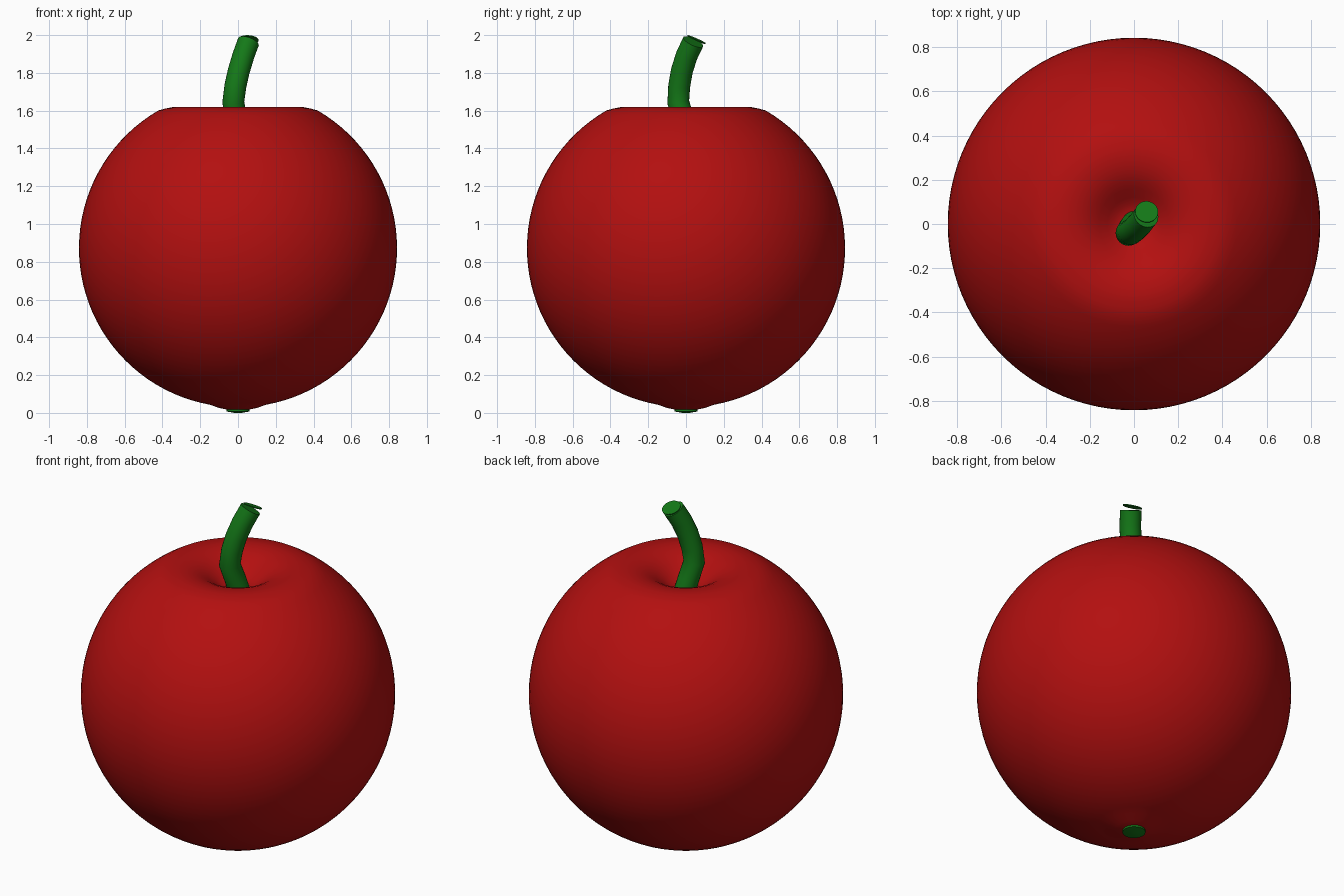
import bpy, bmesh, math
from mathutils import Vector

if "Cube" in bpy.data.objects:
    bpy.data.objects.remove(bpy.data.objects["Cube"])


def material(name, rgb):
    m = bpy.data.materials.new(name)
    m.diffuse_color = (*rgb, 1.0)
    m.use_nodes = True
    m.node_tree.nodes["Principled BSDF"].inputs["Base Color"].default_value = m.diffuse_color
    return m


RED = material("apple red", (0.45, 0.005, 0.005))
GREEN = material("stem green", (0.007, 0.19, 0.009))


def rings_to_object(name, rings, mat, angle):
    """Skin a list of equal vertex rings, close both ends, shade smooth."""
    bm = bmesh.new()
    loops = [[bm.verts.new(p) for p in ring] for ring in rings]
    n = len(loops[0])
    for a, b in zip(loops, loops[1:]):
        for i in range(n):
            j = (i + 1) % n
            bm.faces.new((a[i], a[j], b[j], b[i]))
    bm.faces.new(loops[0][::-1])
    bm.faces.new(loops[-1])
    bmesh.ops.recalc_face_normals(bm, faces=bm.faces)
    me = bpy.data.meshes.new(name)
    bm.to_mesh(me)
    bm.free()
    ob = bpy.data.objects.new(name, me)
    bpy.context.collection.objects.link(ob)
    me.materials.append(mat)
    bpy.ops.object.select_all(action='DESELECT')
    bpy.context.view_layer.objects.active = ob
    ob.select_set(True)
    bpy.ops.object.shade_smooth_by_angle(angle=math.radians(angle))
    return ob


def ring(center, normal, radius, n):
    """Circle of points around a centre, facing along normal."""
    q = Vector((0, 0, 1)).rotation_difference(Vector(normal))
    return [Vector(center) + q @ Vector((radius * math.cos(2 * math.pi * i / n),
                                         radius * math.sin(2 * math.pi * i / n), 0))
            for i in range(n)]


# Apple body: near-spherical profile, flattened shoulder, dimpled top
R, CZ = 0.842, 0.872
profile = [(0.004, 0.012), (0.05, 0.016), (0.10, 0.026)]
start, end, steps = math.radians(-80), math.radians(60), 40
for k in range(steps + 1):
    t = start + (end - start) * k / steps
    profile.append((R * math.cos(t), CZ + R * math.sin(t)))
profile += [(0.385, 1.611), (0.35, 1.618), (0.32, 1.62), (0.28, 1.617),
            (0.24, 1.608), (0.20, 1.592), (0.16, 1.567), (0.12, 1.537),
            (0.09, 1.517), (0.06, 1.507), (0.03, 1.505), (0.004, 1.505)]
rings_to_object("apple_body", [ring((0, 0, z), (0, 0, 1), r, 96) for r, z in profile],
                RED, 60)

# Stem: bent tube rising from the dimple
path = [Vector(p) for p in [(0.005, 0.005, 1.48), (-0.008, -0.012, 1.55),
                            (-0.025, -0.041, 1.645), (-0.014, -0.036, 1.73),
                            (0.004, -0.022, 1.81), (0.028, 0.003, 1.89),
                            (0.055, 0.038, 1.964)]]
stem = []
for i, p in enumerate(path):
    tangent = (path[min(i + 1, len(path) - 1)] - path[max(i - 1, 0)]).normalized()
    stem.append(ring(p, tangent, 0.058, 24))
rings_to_object("stem", stem, GREEN, 40)

# Thin cut disc just above the stem end
tip_normal = Vector((0.08, 0.40, 0.91)).normalized()
tip = Vector((0.057, 0.054, 1.974))
rings_to_object("stem_tip", [ring(tip, tip_normal, 0.052, 24),
                             ring(tip + tip_normal * 0.005, tip_normal, 0.052, 24)],
                GREEN, 30)

# Small green calyx patch under the apple
rings_to_object("calyx", [ring((0, 0, 0.0), (0, 0, 1), 0.02, 16),
                          ring((0, 0, 0.008), (0, 0, 1), 0.062, 16),
                          ring((0, 0, 0.03), (0, 0, 1), 0.062, 16)], GREEN, 40)
